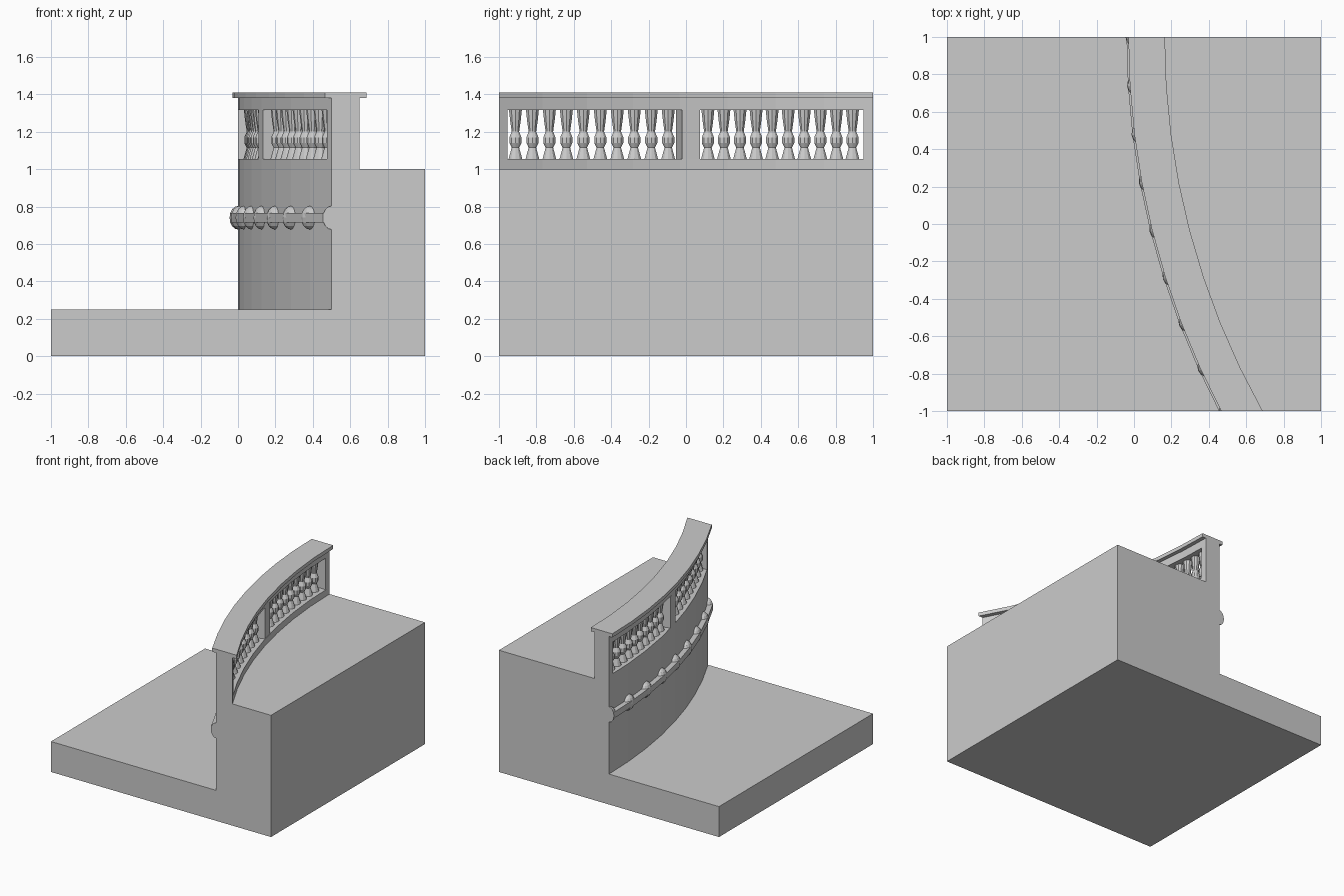
import bpy, bmesh
from math import sin, cos, asin, radians, pi
from mathutils import Matrix, Vector

if "Cube" in bpy.data.objects:
    bpy.data.objects.remove(bpy.data.objects["Cube"])

CX, CY = 4.25, 1.0            # centre of the wall's arc
R_OUT, R_IN = 4.25, 4.118     # outer and inner wall faces
SEGS = 8


def arc_point(r, a, z):
    return Vector((CX - r * cos(a), CY - r * sin(a), z))


def at_y(y):
    """Arc limit cut by a plane of constant y."""
    return lambda r: asin((CY - y) / r)


def at_angle(deg):
    """Arc limit cut along a radius."""
    return lambda r: radians(deg)


def finish(name, bm):
    bmesh.ops.recalc_face_normals(bm, faces=bm.faces)
    me = bpy.data.meshes.new(name)
    bm.to_mesh(me)
    bm.free()
    ob = bpy.data.objects.new(name, me)
    bpy.context.collection.objects.link(ob)
    return ob


def loft(name, section, start=at_y(1), end=at_y(-1), n=SEGS):
    """Sweep a section; values above 2 are arc radii, others straight x positions."""
    bm = bmesh.new()
    rings = []
    for i in range(n + 1):
        t = i / n
        ring = []
        for v, z in section:
            if v > 2:
                co = arc_point(v, start(v) * (1 - t) + end(v) * t, z)
            else:
                co = Vector((v, 1 - 2 * t, z))
            ring.append(bm.verts.new(co))
        rings.append(ring)
    m = len(section)
    for a, b in zip(rings, rings[1:]):
        for j in range(m):
            k = (j + 1) % m
            bm.faces.new((a[j], a[k], b[k], b[j]))
    bm.faces.new(rings[0])
    bm.faces.new(rings[-1])
    return finish(name, bm)


def block(r0, r1, z0, z1):
    return [(r0, z0), (r1, z0), (r1, z1), (r0, z1)]


# Ground, retaining wall and parapet sill in one solid
loft("terrace_and_wall", [(-1, 0), (1, 0), (1, 1), (R_IN, 1), (R_IN, 1.055),
                          (R_OUT, 1.055), (R_OUT, 0.25), (-1, 0.25)])

# Top rail and coping
loft("top_rail", block(R_OUT, R_IN, 1.315, 1.38))
loft("coping", block(4.28, 4.085, 1.38, 1.41))

# Parapet posts: two ends and one radial in the middle
posts = {"back_post": (at_y(1), at_y(0.95)),
         "middle_post": (at_angle(12.98), at_angle(14.35)),
         "front_post": (at_y(-0.955), at_y(-1))}
for name, (a, b) in posts.items():
    loft(name, block(R_OUT, R_IN, 1.055, 1.315), a, b, 1)

# String course around the wall
loft("string_course", block(4.29, 4.23, 0.715, 0.765))

# Rounded bosses spaced along the string course, trimmed at the ends
bm = bmesh.new()
for i in range(SEGS + 1):
    a = asin(2 / R_OUT) * i / SEGS
    mat = (Matrix.Translation(arc_point(R_OUT, a, 0.74)) @ Matrix.Rotation(a, 4, 'Z')
           @ Matrix.Diagonal((0.045, 0.06, 0.063, 1)))
    bmesh.ops.create_uvsphere(bm, u_segments=12, v_segments=8, radius=1, matrix=mat)
for s in (1, -1):
    cut = bmesh.ops.bisect_plane(bm, geom=bm.verts[:] + bm.edges[:] + bm.faces[:],
                                 plane_co=(0, s, 0), plane_no=(0, s, 0), clear_outer=True)
    edges = [e for e in cut["geom_cut"] if isinstance(e, bmesh.types.BMEdge)]
    bmesh.ops.holes_fill(bm, edges=edges, sides=0)
finish("bosses", bm)

# Turned balusters, ten in each opening
PROFILE = [(0.038, 1.055), (0.034, 1.07), (0.021, 1.115), (0.034, 1.14),
           (0.034, 1.17), (0.021, 1.2), (0.03, 1.26), (0.036, 1.315)]
SIDES = 10


def balusters(name, y0, y1):
    bm = bmesh.new()
    r = (R_OUT + R_IN) / 2
    for i in range(10):
        c = arc_point(r, asin((CY - (y0 + (y1 - y0) * i / 9)) / r), 0)
        rings = [[bm.verts.new((c.x + q * cos(2 * pi * k / SIDES),
                                c.y + q * sin(2 * pi * k / SIDES), z))
                  for k in range(SIDES)] for q, z in PROFILE]
        for a, b in zip(rings, rings[1:]):
            for k in range(SIDES):
                n = (k + 1) % SIDES
                bm.faces.new((a[k], a[n], b[n], b[k]))
        bm.faces.new(rings[0])
        bm.faces.new(rings[-1])
    return finish(name, bm)


balusters("back_balusters", 0.89, 0.117)
balusters("front_balusters", -0.095, -0.912)
